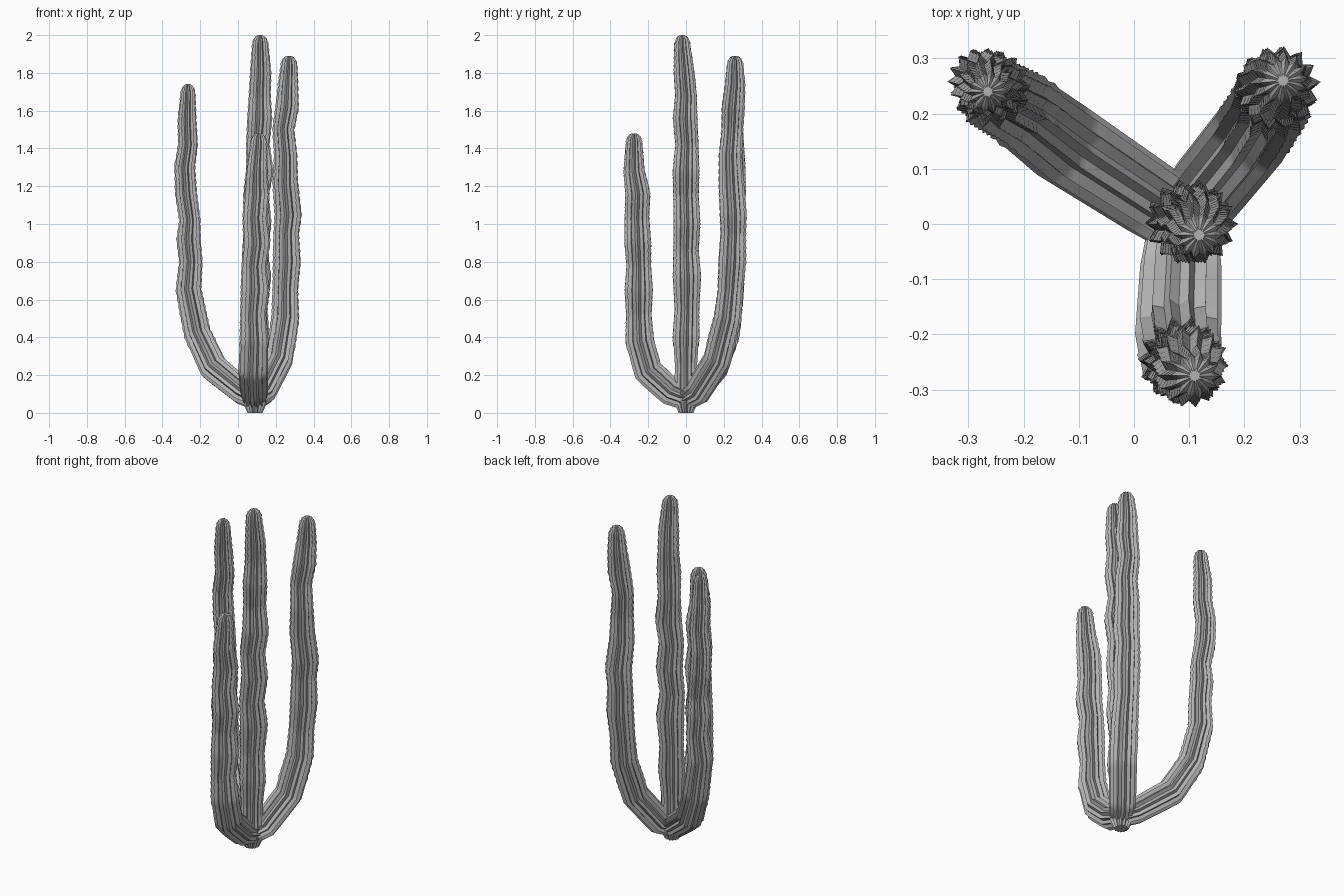
import bpy, bmesh, math
from mathutils import Vector

if "Cube" in bpy.data.objects:
    bpy.data.objects.remove(bpy.data.objects["Cube"], do_unlink=True)

mat = bpy.data.materials.new("cactus_grey")
mat.use_nodes = True
GREY = (0.45, 0.45, 0.45, 1)
mat.diffuse_color = GREY
mat.node_tree.nodes["Principled BSDF"].inputs["Base Color"].default_value = GREY

RIBS = 14
STEP = 0.02


def sample(path):
    """Straight pieces between the control points (x, y, z, radius), then a domed tip."""
    pts = []
    for a, b in zip(path, path[1:]):
        pa, pb = Vector(a), Vector(b)
        n = max(2, round((pb - pa).length / STEP))
        pts += [pa.lerp(pb, i / n) for i in range(n)]
    end = Vector(path[-1])
    dome = []
    for i in range(6):
        t = i / 6 * math.pi / 2
        dome.append(end + Vector((0, 0, 0.06 * math.sin(t), end.w * (math.cos(t) - 1))))
    return pts + dome, end.xyz + Vector((0, 0, 0.058))


def stem(name, path):
    pts, tip = sample(path)
    bm = bmesh.new()
    rings = []
    side = Vector((1, 0, 0))
    for i, p in enumerate(pts):
        # averaged direction keeps the bends even
        lo, hi = pts[max(i - 3, 0)].xyz, pts[min(i + 3, len(pts) - 1)].xyz
        axis = (hi - lo).normalized()
        side = (side - axis * side.dot(axis)).normalized()
        other = axis.cross(side)
        ring = []
        for k in range(RIBS * 2):
            ang = math.pi * k / RIBS
            if k % 2:
                r = p.w * 0.8
            else:  # toothed rib crest, smooth near the root
                tooth = 0.004 if (i + k // 2) % 2 and p.z > 0.35 else 0
                r = p.w + tooth
            ring.append(bm.verts.new(p.xyz + r * (side * math.cos(ang) + other * math.sin(ang))))
        rings.append(ring)
    n = RIBS * 2
    for a, b in zip(rings, rings[1:]):
        for k in range(n):
            bm.faces.new((a[k], a[(k + 1) % n], b[(k + 1) % n], b[k]))
    top = bm.verts.new(tip)
    for k in range(n):
        bm.faces.new((rings[-1][k], rings[-1][(k + 1) % n], top))
    bm.faces.new(rings[0][::-1])
    me = bpy.data.meshes.new(name)
    bm.to_mesh(me)
    bm.free()
    me.materials.append(mat)
    ob = bpy.data.objects.new(name, me)
    bpy.context.collection.objects.link(ob)
    bpy.ops.object.select_all(action="DESELECT")
    ob.select_set(True)
    bpy.context.view_layer.objects.active = ob
    bpy.ops.object.shade_smooth_by_angle(angle=math.radians(30))


# Tall middle stem
stem("trunk", [
    (.09, 0, 0, .04), (.09, 0, .06, .065), (.09, 0, .25, .06), (.095, 0, .4, .07),
    (.09, .005, .55, .064), (.1, .005, .72, .074), (.09, 0, .86, .066), (.105, .005, 1.0, .07),
    (.095, 0, 1.15, .066), (.115, 0, 1.28, .07), (.105, .005, 1.42, .06), (.115, -.005, 1.56, .064),
    (.115, 0, 1.68, .056), (.12, -.01, 1.8, .054), (.118, -.02, 1.942, .042)])

# Short arm at the front
stem("front_arm", [
    (.09, .02, .07, .06), (.085, -.08, .11, .074), (.08, -.2, .22, .078), (.085, -.245, .38, .075),
    (.08, -.25, .52, .066), (.09, -.25, .65, .074), (.085, -.25, .78, .064), (.1, -.255, .9, .07),
    (.09, -.26, 1.03, .064), (.1, -.255, 1.16, .065), (.1, -.275, 1.28, .055), (.11, -.275, 1.422, .043)])

# Arm at the back on the model's left
stem("back_left_arm", [
    (.08, -.01, .07, .06), (.13, .06, .11, .072), (.215, .165, .28, .075), (.25, .22, .5, .072),
    (.25, .235, .65, .066), (.258, .245, .8, .072), (.255, .25, .95, .066), (.265, .25, 1.05, .07),
    (.25, .24, 1.22, .066), (.252, .235, 1.36, .06), (.24, .245, 1.5, .056), (.26, .25, 1.62, .06),
    (.265, .26, 1.74, .052), (.27, .26, 1.832, .043)])

# Arm at the back on the model's right
stem("back_right_arm", [
    (.11, -.01, .07, .06), (.03, .045, .11, .07), (-.13, .15, .24, .076), (-.215, .215, .42, .07),
    (-.262, .24, .65, .066), (-.25, .25, .8, .06), (-.262, .25, .92, .062), (-.255, .25, 1.02, .054),
    (-.275, .26, 1.16, .056), (-.282, .26, 1.3, .053), (-.265, .255, 1.42, .05), (-.27, .25, 1.55, .048),
    (-.265, .24, 1.682, .038)])
